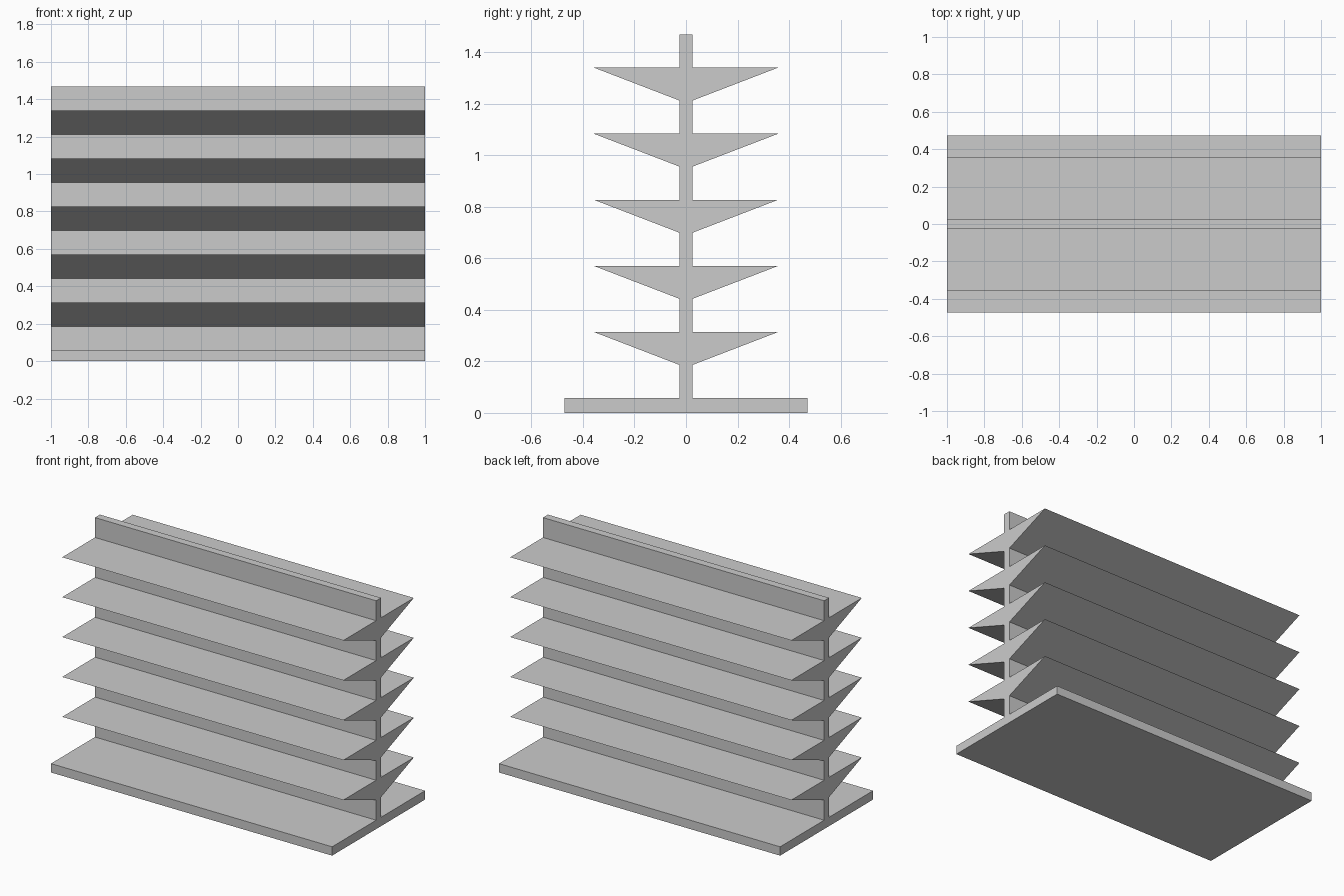
import bpy
import bmesh

if "Cube" in bpy.data.objects:
    bpy.data.objects.remove(bpy.data.objects["Cube"])

HALF_LENGTH = 1.0
BASE_Y, BASE_TOP = 0.472, 0.057
POST_Y, POST_TOP = 0.025, 1.468
SHELF_Y, SHELF_DEPTH = 0.358, 0.128
FIRST_SHELF, SPACING, COUNT = 0.314, 0.2565, 5

# Right half of the cross-section (y, z), from the base up
half = [(BASE_Y, 0), (BASE_Y, BASE_TOP), (POST_Y, BASE_TOP)]
for i in range(COUNT):
    top = FIRST_SHELF + i * SPACING
    half += [(POST_Y, top - SHELF_DEPTH), (SHELF_Y, top), (POST_Y, top)]
half.append((POST_Y, POST_TOP))

# Full outline, mirrored across y = 0
outline = half + [(-y, z) for y, z in reversed(half)]

# Extrude the outline along the length
bm = bmesh.new()
face = bm.faces.new([bm.verts.new((-HALF_LENGTH, y, z)) for y, z in outline])
ext = bmesh.ops.extrude_face_region(bm, geom=[face], use_keep_orig=True)
moved = [g for g in ext["geom"] if isinstance(g, bmesh.types.BMVert)]
bmesh.ops.translate(bm, verts=moved, vec=(2 * HALF_LENGTH, 0, 0))
bmesh.ops.recalc_face_normals(bm, faces=bm.faces)

mesh = bpy.data.meshes.new("shelf_stand")
bm.to_mesh(mesh)
bm.free()
bpy.context.collection.objects.link(bpy.data.objects.new("shelf_stand", mesh))
